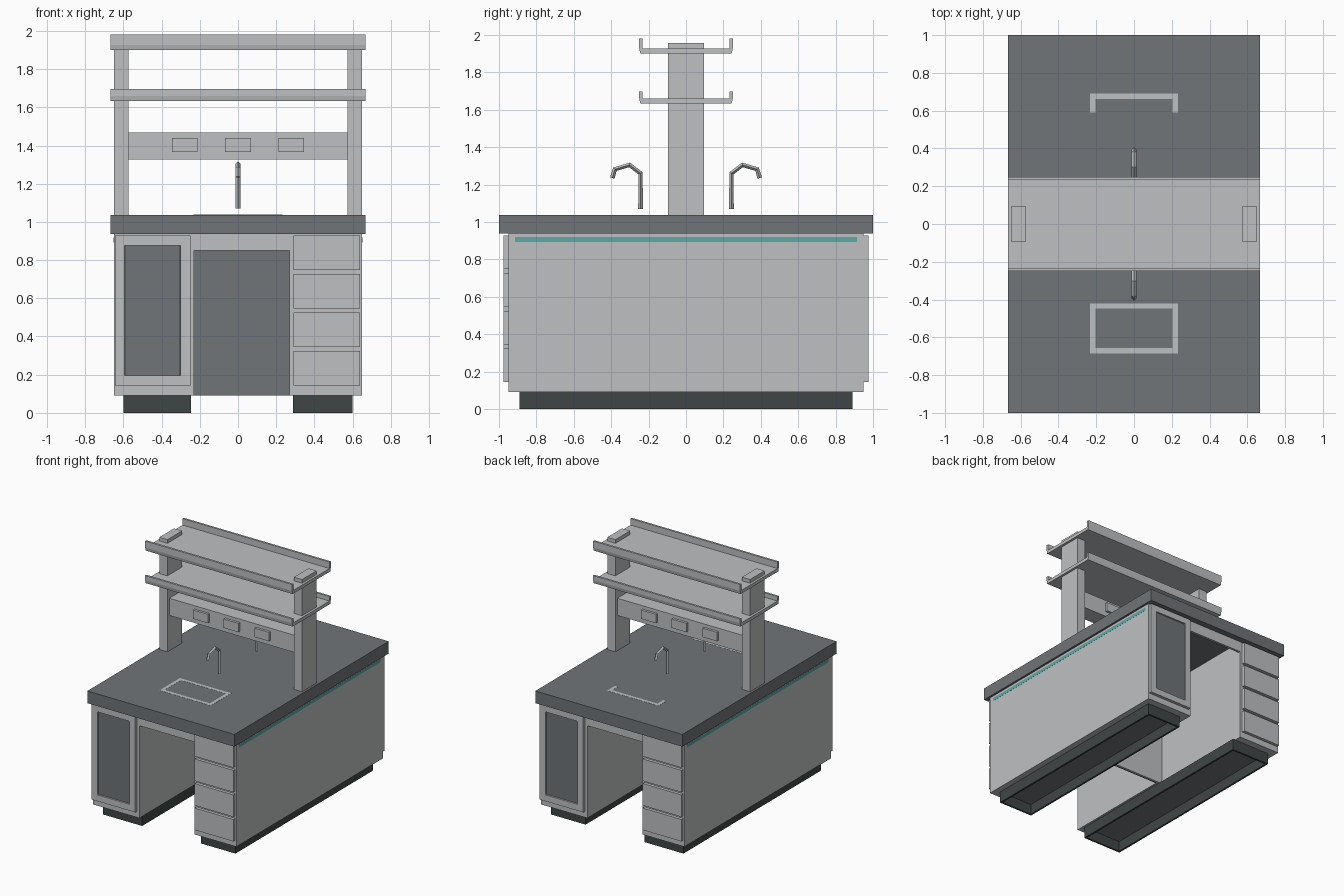
import bpy, bmesh
from math import pi
from mathutils import Matrix, Vector

if "Cube" in bpy.data.objects:
    bpy.data.objects.remove(bpy.data.objects["Cube"], do_unlink=True)


def material(name, rgb):
    m = bpy.data.materials.new(name)
    m.use_nodes = True
    m.diffuse_color = (*rgb, 1)
    m.node_tree.nodes["Principled BSDF"].inputs["Base Color"].default_value = (*rgb, 1)
    return m


grey = material("light grey", (0.52, 0.53, 0.54))
slate = material("slate grey", (0.16, 0.177, 0.19))
black = material("dark green grey", (0.048, 0.062, 0.06))
teal = material("teal", (0.11, 0.40, 0.39))
HALF_TURN = Matrix.Rotation(pi, 4, "Z")


def finish(name, bm, mat, turn=False):
    """Turn a bmesh into an object, rotated to the back side if asked."""
    if turn:
        bm.transform(HALF_TURN)
    bmesh.ops.recalc_face_normals(bm, faces=bm.faces)
    mesh = bpy.data.meshes.new(name)
    bm.to_mesh(mesh)
    bm.free()
    mesh.materials.append(mat)
    ob = bpy.data.objects.new(name, mesh)
    bpy.context.scene.collection.objects.link(ob)
    return ob


def block(x, y, z):
    """Block mesh from (min, max) ranges."""
    bm = bmesh.new()
    bmesh.ops.create_cube(bm, size=1)
    for v in bm.verts:
        v.co = [r[0] if c < 0 else r[1] for c, r in zip(v.co, (x, y, z))]
    return bm


def box(name, x, y, z, mat, turn=False):
    return finish(name, block(x, y, z), mat, turn)


def framed_box(name, x, y, z, axis, rim, depth, mat, turn=False):
    """Block whose lowest face along an axis is a frame with a sunken slate pane."""
    bm = block(x, y, z)
    bm.normal_update()
    pane = min(bm.faces, key=lambda f: f.calc_center_median()[axis])
    bmesh.ops.inset_region(bm, faces=[pane], thickness=rim, use_even_offset=True)
    bmesh.ops.inset_region(bm, faces=[pane], thickness=0.0005, depth=-depth, use_even_offset=True)
    pane.material_index = 1
    finish(name, bm, mat, turn).data.materials.append(slate)


def prism(name, outline, low, high, axis, mat, turn=False):
    """Extrude a flat outline along x or z."""
    bm = bmesh.new()
    place = (lambda a, b: (low, a, b)) if axis == "x" else (lambda a, b: (a, b, low))
    face = bm.faces.new([bm.verts.new(place(a, b)) for a, b in outline])
    out = bmesh.ops.extrude_face_region(bm, geom=[face])
    step = Vector((1, 0, 0) if axis == "x" else (0, 0, 1)) * (high - low)
    bmesh.ops.translate(bm, vec=step, verts=[g for g in out["geom"] if isinstance(g, bmesh.types.BMVert)])
    return finish(name, bm, mat, turn)


# Worktop
box("worktop", (-0.667, 0.667), (-1, 1), (0.937, 1.037), slate)

# Hollow plinths under both cabinets
for side, x in (("right", (-0.60, -0.247)), ("left", (0.288, 0.60))):
    framed_box(side + "_plinth", x, (-0.89, 0.89), (0, 0.092), 2, 0.015, 0.085, black)

# Cabinets: a narrow drawer half in front, a wider door half behind
footprint = [(0.27, -0.95), (0.65, -0.95), (0.65, 0.95), (0.23, 0.95), (0.23, 0), (0.27, 0)]
for side, turn in (("left", False), ("right", True)):
    prism(side + "_cabinet", footprint, 0.092, 0.937, "z", grey, turn)
    box(side + "_side_strip", (0.649, 0.651), (-0.915, 0.915), (0.893, 0.919), teal, turn)

# Working faces, front and back
for side, turn, panel in (("front", False, slate), ("back", True, grey)):
    box(side + "_kneehole_panel", (-0.23, 0.27), (-0.012, 0), (0.092, 0.937), panel, turn)
    box(side + "_apron", (-0.23, 0.27), (-0.95, -0.93), (0.85, 0.937), grey, turn)
    framed_box(side + "_door", (-0.645, -0.25), (-0.975, -0.95), (0.143, 0.928), 1, 0.052, 0.012, grey, turn)
    for i in range(4):
        low = 0.143 + i * 0.2015
        box(f"{side}_drawer_{i + 1}", (0.29, 0.64), (-0.975, -0.95), (low, low + 0.18), grey, turn)

    # Power sockets on the service rail
    for i in (-1, 0, 1):
        x = i * 0.278
        box(f"{side}_socket_{i + 2}", (x - 0.067, x + 0.067), (-0.09, -0.07), (1.367, 1.44), grey, turn)

    # Bent tap with a four-sided section
    curve = bpy.data.curves.new(side + "_tap", "CURVE")
    curve.dimensions = "3D"
    curve.bevel_depth = 0.0125
    curve.bevel_resolution = 0
    curve.use_fill_caps = True
    path = [(-0.243, 1.07), (-0.243, 1.26), (-0.302, 1.305), (-0.38, 1.282), (-0.394, 1.235)]
    spline = curve.splines.new("POLY")
    spline.use_smooth = False
    spline.points.add(len(path) - 1)
    for p, (y, z) in zip(spline.points, path):
        p.co = (0, -y if turn else y, z, 1)
    curve.materials.append(grey)
    bpy.context.scene.collection.objects.link(bpy.data.objects.new(side + "_tap", curve))

# Sink rims, flush with the worktop: a closed one in front, an open one behind
rim_z = (1.036, 1.038)
for side, near, far, turn in (("front", -0.42, -0.685, False), ("back", -0.59, -0.69, True)):
    box(side + "_sink_rim_edge", (-0.233, 0.233), (far, far + 0.028), rim_z, grey, turn)
    for name, x in (("left", 0.205), ("right", -0.233)):
        box(f"{side}_sink_rim_{name}", (x, x + 0.028), (far + 0.028, near), rim_z, grey, turn)
box("front_sink_rim_inner", (-0.205, 0.205), (-0.448, -0.42), rim_z, grey)

# Rack: posts, service rail and two lipped shelves
for side, x in (("left", 0.574), ("right", -0.648)):
    box(side + "_post", (x, x + 0.074), (-0.095, 0.095), (1.037, 1.957), grey)
box("service_rail", (-0.574, 0.574), (-0.07, 0.07), (1.326, 1.467), grey)

for name, z, top in (("lower_shelf", 1.633, 1.697), ("upper_shelf", 1.90, 1.98)):
    half = [(0.244, z), (0.25, z + 0.027), (0.25, top), (0.233, top), (0.233, z + 0.027)]
    tray = half + [(-y, h) for y, h in reversed(half)]
    prism(name, tray, -0.667, 0.667, "x", grey)
